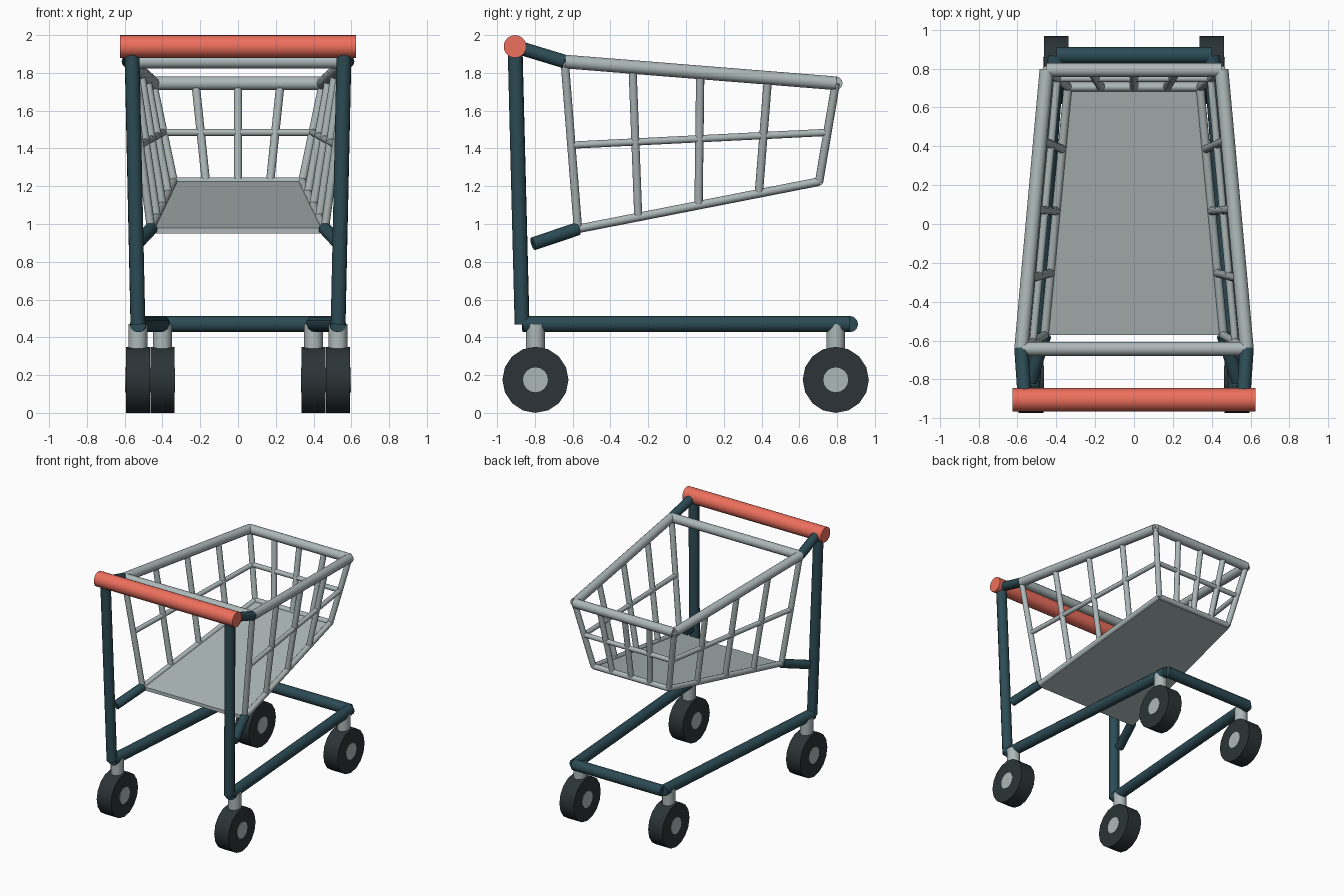
import bpy, bmesh, math
from mathutils import Vector

if "Cube" in bpy.data.objects:
    bpy.data.objects.remove(bpy.data.objects["Cube"])


def material(name, rgb):
    m = bpy.data.materials.new(name)
    m.diffuse_color = (*rgb, 1)
    m.use_nodes = True
    m.node_tree.nodes["Principled BSDF"].inputs["Base Color"].default_value = m.diffuse_color
    return m


METAL = material("light_metal", (0.42, 0.48, 0.48))
FRAME = material("dark_teal", (0.025, 0.07, 0.09))
RUBBER = material("dark_rubber", (0.025, 0.034, 0.038))
CORAL = material("coral", (0.85, 0.16, 0.11))


def tube(name, a, b, r, mat, sides=12):
    """Capped cylinder running from point a to point b."""
    a, b = Vector(a), Vector(b)
    d = b - a
    bpy.ops.mesh.primitive_cylinder_add(vertices=sides, radius=r, depth=d.length,
                                        location=(a + b) / 2)
    o = bpy.context.object
    o.name = name
    o.rotation_euler = d.to_track_quat('Z', 'Y').to_euler()
    o.data.materials.append(mat)
    bpy.ops.object.shade_smooth_by_angle(angle=math.radians(35))
    return o


def mix(a, b, t):
    return Vector(a).lerp(Vector(b), t)


# Basket corners for one side (s = -1 left, 1 right)
def corners(s):
    return dict(top_back=(s * 0.58, -0.642, 1.86), top_front=(s * 0.45, 0.793, 1.745),
                low_back=(s * 0.46, -0.572, 0.975), low_front=(s * 0.34, 0.705, 1.225))


L, R = corners(-1), corners(1)

# Push handle
tube("handle", (-0.625, -0.905, 1.94), (0.625, -0.905, 1.94), 0.06, CORAL, 20)

for s, side, c in ((-1, "left", L), (1, "right", R)):
    # Frame: upright, base rail and basket brackets
    tube(f"upright_{side}", (s * 0.53, -0.868, 0.47), (s * 0.562, -0.905, 1.94), 0.04, FRAME)
    tube(f"base_rail_{side}", (s * 0.53, -0.865, 0.47), (s * 0.40, 0.865, 0.47), 0.043, FRAME)
    tube(f"upper_bracket_{side}", (s * 0.562, -0.905, 1.94), c["top_back"], 0.036, FRAME)
    tube(f"lower_bracket_{side}", (s * 0.535, -0.81, 0.895), c["low_back"], 0.035, FRAME)

    # Basket side: rims, corner rods, wires
    tube(f"basket_rim_{side}", c["top_back"], c["top_front"], 0.036, METAL)
    tube(f"basket_lower_rod_{side}", c["low_back"], c["low_front"], 0.022, METAL)
    tube(f"basket_mid_rod_{side}", mix(c["low_back"], c["top_back"], 0.5),
         mix(c["low_front"], c["top_front"], 0.5), 0.019, METAL)
    for i in range(5):
        t = i / 4
        tube(f"basket_side_rod_{side}_{i}", mix(c["low_back"], c["low_front"], t),
             mix(c["top_back"], c["top_front"], t), 0.022, METAL)

    # Wheels: stem, tyre and hub
    for end, x, y in (("back", s * 0.53, -0.797), ("front", s * 0.40, 0.793)):
        tube(f"wheel_stem_{end}_{side}", (x, y, 0.2), (x, y, 0.47), 0.05, METAL)
        tube(f"wheel_{end}_{side}", (x - 0.064, y, 0.175), (x + 0.064, y, 0.175),
             0.175, RUBBER, 16)
        tube(f"wheel_hub_{end}_{side}", (x - 0.067, y, 0.175), (x + 0.067, y, 0.175),
             0.066, METAL, 16)

# Cross bars
tube("base_front_bar", (-0.40, 0.868, 0.47), (0.40, 0.868, 0.47), 0.043, FRAME)
tube("basket_rim_back", L["top_back"], R["top_back"], 0.036, METAL)
tube("basket_rim_front", L["top_front"], R["top_front"], 0.036, METAL)
tube("basket_lower_rod_front", L["low_front"], R["low_front"], 0.022, METAL)
tube("basket_mid_rod_front", mix(L["low_front"], L["top_front"], 0.5),
     mix(R["low_front"], R["top_front"], 0.5), 0.019, METAL)
for i in (1, 2, 3):
    tube(f"basket_front_rod_{i}", mix(L["low_front"], R["low_front"], i / 4),
         mix(L["top_front"], R["top_front"], i / 4), 0.022, METAL)

# Basket floor: thin tapered slab
bm = bmesh.new()
ring = [L["low_back"], R["low_back"], R["low_front"], L["low_front"]]
face = bm.faces.new([bm.verts.new(Vector(p) + Vector((0, 0, -0.024))) for p in ring])
ext = bmesh.ops.extrude_face_region(bm, geom=[face])
bmesh.ops.translate(bm, vec=(0, 0, 0.028),
                    verts=[g for g in ext["geom"] if isinstance(g, bmesh.types.BMVert)])
bmesh.ops.recalc_face_normals(bm, faces=bm.faces)
mesh = bpy.data.meshes.new("basket_floor")
bm.to_mesh(mesh)
bm.free()
mesh.materials.append(METAL)
bpy.context.collection.objects.link(bpy.data.objects.new("basket_floor", mesh))
